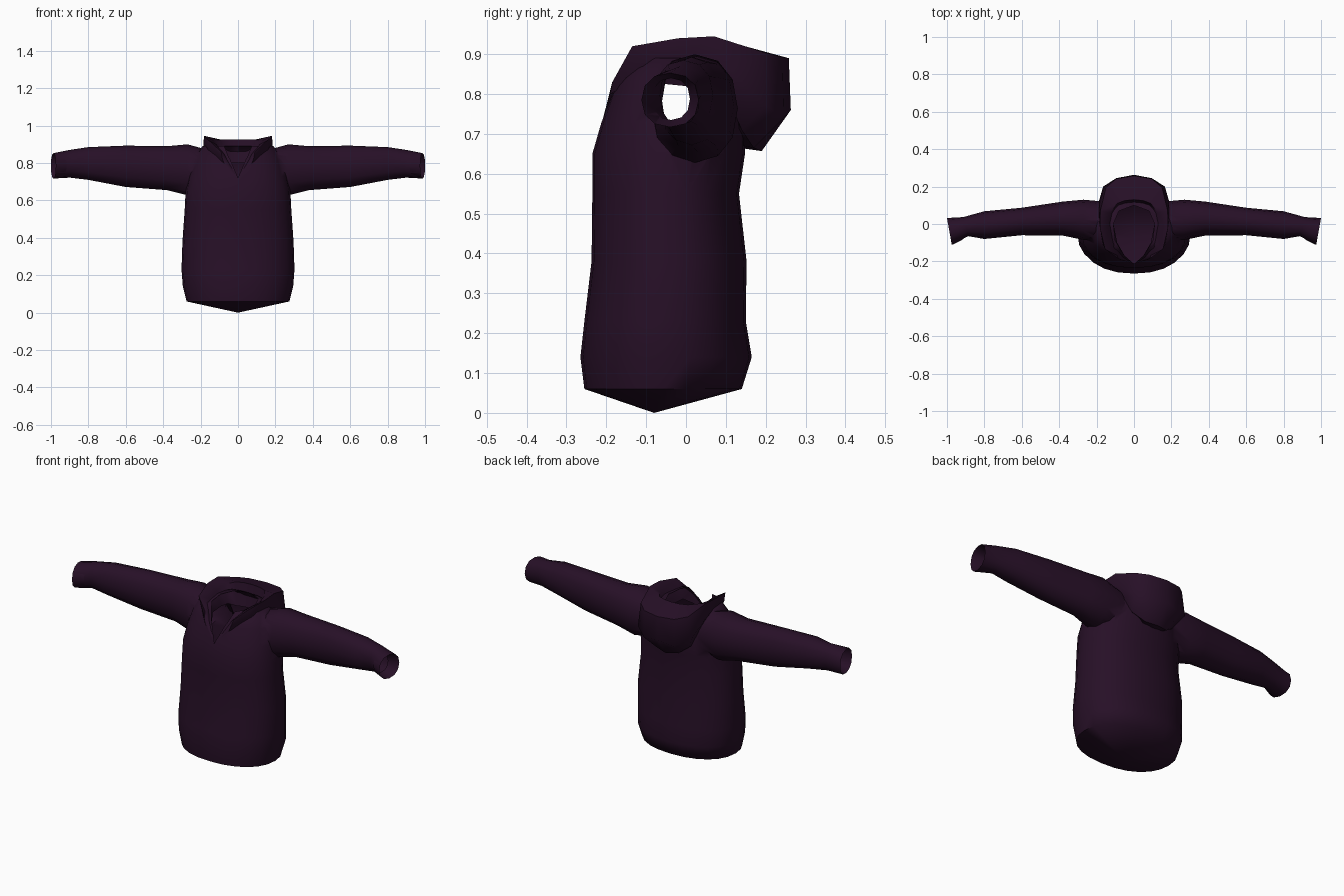
import bpy, bmesh
from math import sin, cos, tau, copysign

cube = bpy.data.objects.get("Cube")
if cube:
    bpy.data.objects.remove(cube, do_unlink=True)

fabric = bpy.data.materials.new("dark_plum_fabric")
fabric.use_nodes = True
PLUM = (0.02, 0.005, 0.02, 1)
fabric.diffuse_color = PLUM
shader = fabric.node_tree.nodes["Principled BSDF"]
shader.inputs["Base Color"].default_value = PLUM
shader.inputs["Roughness"].default_value = 0.9


def loft(name, rings, closed=True, caps=(True, True), tip=None):
    """Skin a list of point rings; a tip closes the first ring as a fan."""
    bm = bmesh.new()
    loops = [[bm.verts.new(p) for p in ring] for ring in rings]
    count = len(rings[0])
    for a, b in zip(loops, loops[1:]):
        for i in range(count if closed else count - 1):
            j = (i + 1) % count
            bm.faces.new((a[i], a[j], b[j], b[i]))
    if tip:
        point = bm.verts.new(tip)
        for i in range(count):
            bm.faces.new((loops[0][i], loops[0][(i + 1) % count], point))
    elif caps[0]:
        bm.faces.new(loops[0])
    if caps[1]:
        bm.faces.new(loops[-1])
    bmesh.ops.remove_doubles(bm, verts=bm.verts, dist=0.0005)
    bmesh.ops.recalc_face_normals(bm, faces=bm.faces)
    mesh = bpy.data.meshes.new(name)
    bm.to_mesh(mesh)
    bm.free()
    mesh.materials.append(fabric)
    obj = bpy.data.objects.new(name, mesh)
    bpy.context.collection.objects.link(obj)
    return obj


def oval(count, power=0.9):
    """Unit points of a slightly squared circle."""
    def soft(v):
        return copysign(abs(v) ** power, v)
    return [(soft(cos(tau * i / count)), soft(sin(tau * i / count)))
            for i in range(count)]


def bake(obj):
    """Replace the mesh with its modified result."""
    graph = bpy.context.evaluated_depsgraph_get()
    mesh = bpy.data.meshes.new_from_object(obj.evaluated_get(graph))
    obj.modifiers.clear()
    obj.data = mesh


def smooth(obj, angle):
    bpy.ops.object.select_all(action='DESELECT')
    obj.select_set(True)
    bpy.context.view_layer.objects.active = obj
    bpy.ops.object.shade_smooth_by_angle(angle=angle)


# Torso: height, half width, front, back
torso_profile = [
    (.06, .275, -.255, .14), (.14, .295, -.265, .165), (.23, .302, -.255, .15),
    (.38, .297, -.237, .152), (.55, .285, -.235, .133), (.65, .28, -.235, .148),
    (.73, .265, -.212, .15), (.82, .24, -.18, .14), (.89, .19, -.14, .10),
]
torso_rings = [[(w * c, (f + b) / 2 + (b - f) / 2 * s, z) for c, s in oval(24)]
               for z, w, f, b in torso_profile]
body = loft("sweater_body", torso_rings, tip=(0, -.08, 0))

# Sleeves: distance out, front, back, bottom, top; the last ring folds inward
sleeve_profile = [
    (.16, -.09, .12, .65, .87), (.27, -.085, .13, .628, .9),
    (.38, -.062, .12, .655, .89), (.6, -.06, .087, .672, .893),
    (.8, -.08, .068, .71, .885), (.9, -.065, .037, .722, .87),
    (.987, -.112, .032, .717, .853), (.93, -.085, .01, .735, .84),
]
helpers = []
for side in (-1, 1):
    rings = []
    for x, f, b, low, top in sleeve_profile:
        slant = 0.013 if x > .85 else 0
        rings.append([(side * (x + slant * c), (f + b) / 2 + (b - f) / 2 * c,
                       (low + top) / 2 + (top - low) / 2 * s)
                      for c, s in oval(12)])
    helpers.append((loft("sleeve", rings), 'UNION'))

# Neck opening, pointed at the front
half = [(.05, -.17), (.1, -.09), (.11, 0), (.08, .07)]
outline = [(0, -.215)] + half + [(0, .1)] + [(-x, y) for x, y in reversed(half)]
FLOOR = 0.4
cutter = loft("neck_cutter", [[(x, y, z) for x, y in outline] for z in (FLOOR, 1.2)])
helpers.append((cutter, 'DIFFERENCE'))

for helper, operation in helpers:
    helper.hide_render = True
    mod = body.modifiers.new("join", 'BOOLEAN')
    mod.object = helper
    mod.operation = operation
    mod.solver = 'EXACT'
bake(body)
for helper, _ in helpers:
    bpy.data.objects.remove(helper, do_unlink=True)

# Open up the neck and the cuffs so that the garment is hollow
bm = bmesh.new()
bm.from_mesh(body.data)
bm.normal_update()
openings = []
for face in bm.faces:
    c, n = face.calc_center_median(), face.normal
    inward = n.x * c.x + n.y * (c.y + .03) < 0
    neck_wall = abs(c.x) < .13 and c.z > FLOOR and abs(n.z) < .02 and inward
    neck_floor = abs(c.x) < .13 and abs(c.z - FLOOR) < .002 and n.z > .9
    cuff = .9 < abs(c.x) < .95 and abs(n.x) > .9
    if neck_wall or neck_floor or cuff:
        openings.append(face)
bmesh.ops.delete(bm, geom=openings, context='FACES')
bm.to_mesh(body.data)
bm.free()
smooth(body, 1.1)

# Hood: sections from the front point round to the back;
# each runs base, bulge, rim, inner rim, inner base
hood_sections = [
    [(0, -.213, .72)] * 5,
    [(.075, -.19, .8), (.085, -.185, .83), (.09, -.168, .86),
     (.075, -.16, .85), (.05, -.17, .78)],
    [(.15, -.1, .85), (.165, -.11, .88), (.155, -.135, .92),
     (.115, -.1, .9), (.09, -.1, .83)],
    [(.165, 0, .86), (.185, 0, .9), (.182, -.02, .94),
     (.135, 0, .91), (.11, 0, .82)],
    [(.16, .1, .8), (.188, .12, .85), (.18, .07, .945),
     (.125, .06, .92), (.1, .05, .82)],
    [(.13, .14, .71), (.165, .2, .77), (.15, .195, .905),
     (.09, .11, .925), (.07, .09, .8)],
    [(.07, .17, .665), (.095, .245, .74), (.095, .242, .893),
     (.05, .125, .925), (.04, .1, .8)],
    [(0, .19, .657), (0, .263, .76), (0, .258, .89),
     (0, .13, .925), (0, .105, .8)],
]
# Tuck the underside of the hood into the back
for section in hood_sections:
    x, y, z = section[0]
    section.insert(0, (x * .8, min(y, .12), z + .01 if y > 0 else z))
hood = loft("hood", hood_sections, closed=False, caps=(False, False))
mirror = hood.modifiers.new("mirror", 'MIRROR')
mirror.use_clip = True
bake(hood)
smooth(hood, .9)
